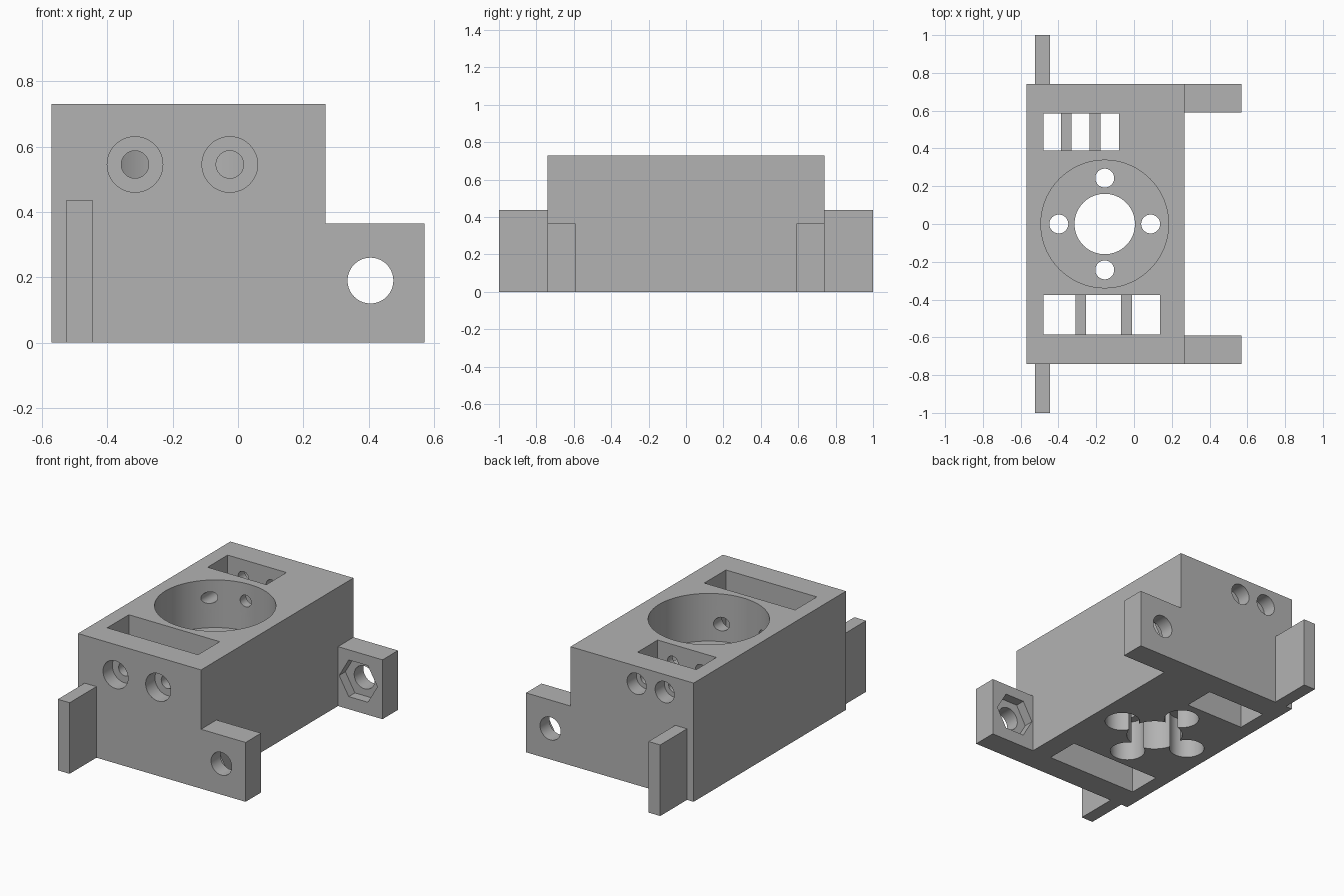
import bpy, bmesh, math
from mathutils import Matrix, Vector

default = bpy.data.objects.get("Cube")
if default:
    bpy.data.objects.remove(default, do_unlink=True)

grey = bpy.data.materials.new("plain_grey")
grey.use_nodes = True
GREY = (0.45, 0.45, 0.45, 1)
grey.diffuse_color = GREY
grey.node_tree.nodes["Principled BSDF"].inputs["Base Color"].default_value = GREY


def finish(name, bm):
    mesh = bpy.data.meshes.new(name)
    bm.to_mesh(mesh)
    bm.free()
    mesh.materials.append(grey)
    obj = bpy.data.objects.new(name, mesh)
    bpy.context.collection.objects.link(obj)
    return obj


def box(name, x, y, z):
    """Box from (low, high) ranges on each axis."""
    bm = bmesh.new()
    bmesh.ops.create_cube(bm, size=1)
    spans = (x, y, z)
    bmesh.ops.scale(bm, vec=[b - a for a, b in spans], verts=bm.verts)
    bmesh.ops.translate(bm, vec=[(a + b) / 2 for a, b in spans], verts=bm.verts)
    return finish(name, bm)


def rod(name, start, end, radius, sides=64):
    """Cylinder between two points."""
    a, b = Vector(start), Vector(end)
    turn = (b - a).to_track_quat('Z', 'Y').to_matrix().to_4x4()
    bm = bmesh.new()
    bmesh.ops.create_cone(bm, cap_ends=True, segments=sides, radius1=radius,
                          radius2=radius, depth=(b - a).length,
                          matrix=Matrix.Translation((a + b) / 2) @ turn)
    return finish(name, bm)


def combine(target, tool, operation):
    mod = target.modifiers.new(operation.lower(), 'BOOLEAN')
    mod.operation = operation
    mod.solver = 'EXACT'
    mod.object = tool
    bpy.context.view_layer.objects.active = target
    bpy.ops.object.modifier_apply(modifier=mod.name)
    bpy.data.objects.remove(tool, do_unlink=True)


def cut(tool):
    combine(body, tool, 'DIFFERENCE')


HALF, TOP, FLOOR = 0.74, 0.73, 0.437
EAR_IN, EAR_X, EAR_Z = 0.59, 0.405, 0.19
CX = -0.155

# Main block with two flush ears and two end tabs
body = box("motor_block", (-0.57, 0.267), (-HALF, HALF), (0, TOP))
for side in (-1, 1):
    ear_y = sorted((side * EAR_IN, side * HALF))
    tab_y = sorted((side * 0.7, side * 1.0))
    combine(body, box("ear", (0.1, 0.57), ear_y, (0, 0.365)), 'UNION')
    combine(body, box("tab", (-0.525, -0.445), tab_y, (0, FLOOR)), 'UNION')
bm = bmesh.new()
bm.from_mesh(body.data)
bmesh.ops.dissolve_limit(bm, angle_limit=0.01, verts=bm.verts, edges=bm.edges)
bm.to_mesh(body.data)
bm.free()

# Ear holes with hexagonal nut pockets on the inner faces
for side in (-1, 1):
    cut(rod("ear_hole", (EAR_X, side * 0.5, EAR_Z), (EAR_X, side * 0.8, EAR_Z), 0.07))
    hexagon = rod("nut_pocket", (0, 0, 0), (0, 0, 0.14), 0.13, 6)
    # Lay the hexagon along y with its corners pointing along x
    hexagon.data.transform(Matrix.Rotation(math.pi / 2, 4, 'X')
                           @ Matrix.Rotation(math.pi / 6 if abs(
                               hexagon.data.vertices[0].co.x) < 0.1 else 0, 4, 'Z'))
    hexagon.data.transform(Matrix.Translation(
        (EAR_X, side * (EAR_IN - 0.01) + 0.07, EAR_Z)))
    cut(hexagon)

# Round motor recess, shaft hole and four counterbored screw holes
cut(rod("recess", (CX, 0, FLOOR), (CX, 0, 0.9), 0.338, 96))
cut(rod("shaft_hole", (CX, 0, -0.1), (CX, 0, 0.6), 0.16))
for i in range(4):
    x = CX + 0.243 * math.cos(i * math.pi / 2)
    y = 0.243 * math.sin(i * math.pi / 2)
    cut(rod("screw_hole", (x, y, -0.1), (x, y, 0.6), 0.05, 48))
    cut(rod("counterbore", (x, y, -0.1), (x, y, 0.25), 0.1, 48))

# Slots through the block
cut(box("front_slot", (-0.48, 0.138), (-0.585, -0.375), (-0.1, 0.9)))
cut(box("back_slot", (-0.48, -0.08), (0.39, 0.585), (-0.1, 0.9)))

# Stepped cross bores from the end faces into the recess
for side, xs, z, wide, narrow in ((-1, (-0.315, -0.025), 0.545, 0.085, 0.042),
                                  (1, (-0.373, -0.182), 0.622, 0.065, 0.036)):
    for x in xs:
        cut(rod("bore", (x, side * 0.8, z), (x, side * 0.15, z), narrow, 48))
        cut(rod("bore_mouth", (x, side * 0.8, z), (x, side * 0.65, z), wide, 48))

# Dividing ribs inside the slots
for name, xs, ys in (("front_rib", (-0.31, -0.068), (-0.585, -0.375)),
                     ("back_rib", (-0.387, -0.235), (0.39, 0.585))):
    for x in xs:
        box(name, (x, x + 0.057), ys, (0.22, 0.44))

bpy.ops.object.select_all(action='DESELECT')
body.select_set(True)
bpy.context.view_layer.objects.active = body
bpy.ops.object.shade_smooth_by_angle(angle=math.radians(30))
